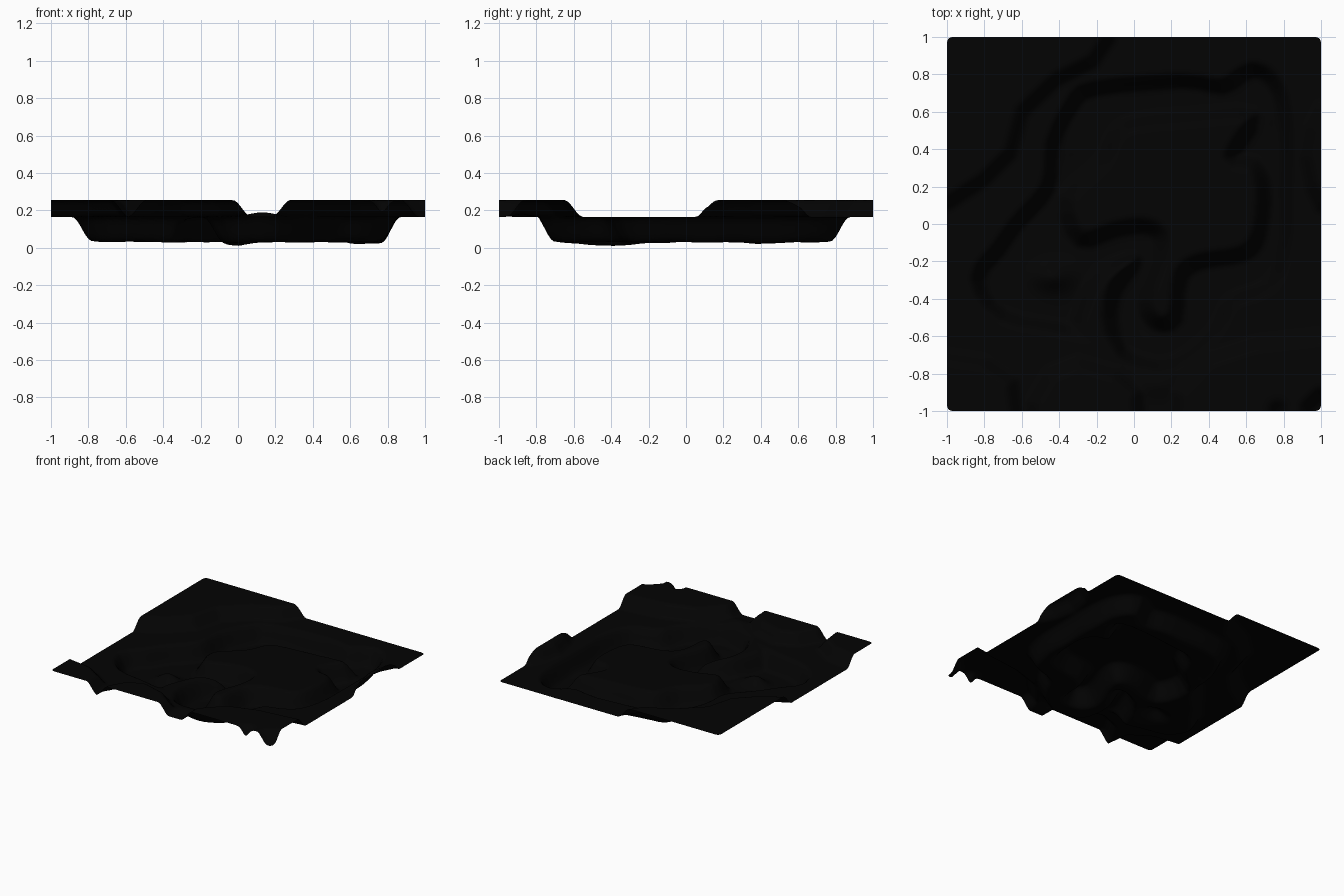
import bpy, bmesh, math
from mathutils import Vector

if "Cube" in bpy.data.objects:
    bpy.data.objects.remove(bpy.data.objects["Cube"])

N = 130                      # grid cells per side
LOW, HIGH, FLOOR = 0.165, 0.255, 0.032

# Outlines seen from above: raised banks around the rim
banks = [
    [(-1.3, 0.11), (-1, 0.11), (-0.8, 0.24), (-0.66, 0.38), (-0.6, 0.6),
     (-0.42, 0.77), (-0.22, 0.87), (-0.13, 1), (-0.13, 1.3), (-1.3, 1.3)],
    [(-1.3, -0.71), (-1, -0.71), (-0.8, -0.74), (-0.65, -0.84), (-0.63, -1),
     (-0.63, -1.3), (-1.3, -1.3)],
    [(-0.54, -1.3), (-0.54, -0.95), (-0.45, -0.8), (-0.3, -0.74), (-0.1, -0.8),
     (0.02, -0.9), (0.03, -1.3)],
    [(0.23, -1.3), (0.23, -0.9), (0.4, -0.72), (0.65, -0.64), (1, -0.6),
     (1.3, -0.6), (1.3, -0.91), (0.99, -0.91), (0.92, -0.98), (0.9, -1.3)],
    [(1.3, 0.1), (1, 0.1), (0.95, 0.2), (0.92, 0.36), (0.95, 0.52), (1, 0.62), (1.3, 0.62)],
]
# Outer foot of the sunken river loop
river = [(-0.8, -0.3), (-0.7, -0.16), (-0.6, -0.02), (-0.43, 0.18), (-0.4, 0.42),
         (-0.3, 0.62), (-0.2, 0.69), (0.25, 0.73), (0.48, 0.7), (0.64, 0.79),
         (0.74, 0.7), (0.78, 0.5), (0.78, 0.1), (0.77, -0.12), (0.7, -0.3),
         (0.5, -0.38), (0.4, -0.55), (0.2, -0.71), (0.0, -0.69), (-0.12, -0.6),
         (-0.4, -0.52), (-0.68, -0.46)]
# Land inside the loop (middle of its slopes)
islands = [
    [(-0.36, 0.14), (-0.29, -0.08), (-0.1, -0.03), (0.05, -0.01), (0.14, -0.06), (0.13, -0.2),
     (0.06, -0.42), (0.12, -0.53), (0.22, -0.5), (0.25, -0.28), (0.35, -0.2),
     (0.58, -0.16), (0.67, -0.05), (0.69, 0.2), (0.64, 0.32), (0.52, 0.36),
     (0.63, 0.58), (0.3, 0.57), (0.0, 0.54), (-0.1, 0.48), (-0.17, 0.33)],
    [(0.0, -0.19), (-0.1, -0.34), (-0.13, -0.5), (-0.1, -0.7), (-0.3, -0.6),
     (-0.28, -0.45), (-0.18, -0.26)],
]


def rounded(poly, steps=3):
    """Closed smooth curve through the given points."""
    out, n = [], len(poly)
    for i in range(n):
        a, b, c, d = (Vector(poly[(i + k) % n]) for k in (-1, 0, 1, 2))
        for s in range(steps):
            t = s / steps
            p = 2 * b + (c - a) * t + (2 * a - 5 * b + 4 * c - d) * t ** 2
            p = (p + (3 * b - a - 3 * c + d) * t ** 3) / 2
            out.append((p.x, p.y))
    return out


def inside_distance(x, y, poly):
    """Signed distance to an outline, positive inside."""
    best, inside = 9.0, False
    px, py = poly[-1]
    for qx, qy in poly:
        dx, dy = qx - px, qy - py
        t = max(0, min(1, ((x - px) * dx + (y - py) * dy) / (dx * dx + dy * dy)))
        best = min(best, (x - px - t * dx) ** 2 + (y - py - t * dy) ** 2)
        if (py > y) != (qy > y) and x < px + (y - py) / dy * dx:
            inside = not inside
        px, py = qx, qy
    return math.sqrt(best) * (1 if inside else -1)


def ramp(d, a, b):
    t = max(0, min(1, (d - a) / (b - a)))
    return t * t * (3 - 2 * t)


def mound(x, y, cx, cy, rx, ry):
    return math.exp(-((x - cx) / rx) ** 2 - ((y - cy) / ry) ** 2)


river = rounded(river)
islands = [rounded(i) for i in islands]


def height(x, y):
    bank = max(ramp(inside_distance(x, y, b), -0.05, 0.05) for b in banks)
    bank *= 1 - 0.7 * mound(x, y, 0.77, -1, 0.04, 0.04)
    bank = max(bank, 0.28 * mound(x, y, 0.13, -0.86, 0.1, 0.06))
    sink = ramp(inside_distance(x, y, river), -0.085, 0.015)
    land = max(ramp(inside_distance(x, y, i), -0.055, 0.055) for i in islands)
    # river bed: deeper by the south bend, with a small shoal in the west
    bed = FLOOR - 0.022 * mound(x, y, 0.03, -0.4, 0.15, 0.2)
    bed -= 0.012 * mound(x, y, 0.62, 0.35, 0.15, 0.2)
    bed += 0.07 * mound(x, y, -0.44, -0.28, 0.1, 0.07)
    bed += 0.004 * math.sin(14 * x) * math.sin(17 * y)
    sink *= 1 - 0.98 * land
    return max(0, LOW + (HIGH - LOW) * bank * (1 - sink) - (LOW - bed) * sink)


# Terrain sheet
bm = bmesh.new()
bmesh.ops.create_grid(bm, x_segments=N, y_segments=N, size=1)
for v in bm.verts:
    v.co.z = height(v.co.x, v.co.y)
bmesh.ops.smooth_vert(bm, verts=[v for v in bm.verts if not v.is_boundary], factor=0.5,
                      use_axis_z=True)
# Slightly rounded corners
R = 0.03
for v in bm.verts:
    ex, ey = abs(v.co.x) - (1 - R), abs(v.co.y) - (1 - R)
    if ex > 0 and ey > 0:
        k = max(ex, ey) / math.hypot(ex, ey)
        v.co.x = math.copysign(1 - R + ex * k, v.co.x)
        v.co.y = math.copysign(1 - R + ey * k, v.co.y)
for f in bm.faces:
    f.smooth = True
mesh = bpy.data.meshes.new("terrain")
bm.to_mesh(mesh)
bm.free()
terrain = bpy.data.objects.new("terrain", mesh)
bpy.context.collection.objects.link(terrain)

mat = bpy.data.materials.new("dark_ground")
mat.diffuse_color = (0.001, 0.001, 0.001, 1)
mat.use_nodes = True
mat.node_tree.nodes["Principled BSDF"].inputs["Base Color"].default_value = mat.diffuse_color
mesh.materials.append(mat)
